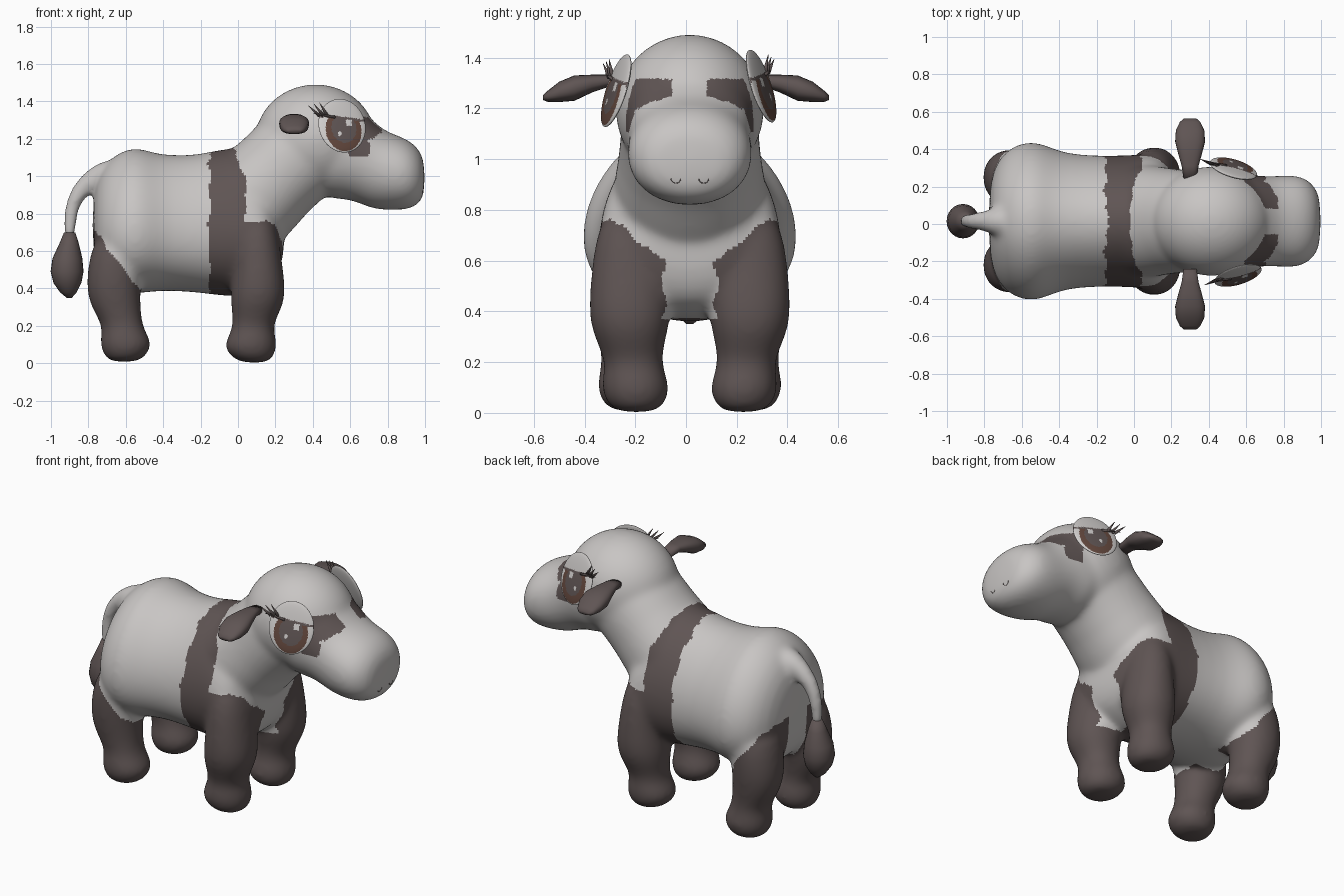
import bpy, bmesh, math
from mathutils import Vector

cube = bpy.data.objects.get("Cube")
if cube:
    bpy.data.objects.remove(cube, do_unlink=True)


def material(name, rgb):
    m = bpy.data.materials.new(name)
    m.use_nodes = True
    m.diffuse_color = (*rgb, 1)
    m.node_tree.nodes["Principled BSDF"].inputs["Base Color"].default_value = (*rgb, 1)
    return m


SKIN = material("light grey hide", (0.58, 0.56, 0.55))
DARK = material("dark brown patch", (0.115, 0.09, 0.088))
IRIS = material("brown iris", (0.125, 0.064, 0.047))
WHITE = material("eye white", (0.64, 0.62, 0.61))
CY = 0.015          # the body sits slightly to its left
SIDES = 24


def add_object(name, bm, mats):
    bmesh.ops.recalc_face_normals(bm, faces=bm.faces)
    mesh = bpy.data.meshes.new(name)
    bm.to_mesh(mesh)
    bm.free()
    for m in mats:
        mesh.materials.append(m)
    for p in mesh.polygons:
        p.use_smooth = True
    obj = bpy.data.objects.new(name, mesh)
    bpy.context.collection.objects.link(obj)
    return obj


def loft(bm, rings, power=2.0, taper=0.0):
    """Skin rings given as (centre, axis a, axis b); taper narrows them towards +b."""
    loops = []
    for c, a, b in rings:
        loop = []
        for i in range(SIDES):
            t = math.tau * i / SIDES
            s, k = math.sin(t), math.cos(t)
            pa = math.copysign(abs(k) ** (2 / power), k) * (1 - taper * s)
            pb = math.copysign(abs(s) ** (2 / power), s)
            loop.append(bm.verts.new(Vector(c) + Vector(a) * pa + Vector(b) * pb))
        loops.append(loop)
    for l0, l1 in zip(loops, loops[1:]):
        for i in range(SIDES):
            j = (i + 1) % SIDES
            bm.faces.new((l0[i], l0[j], l1[j], l1[i]))
    bm.faces.new(loops[0])
    bm.faces.new(loops[-1])


def spine(rows):
    """Rows (x, z, half width, half height, pitch) along the middle plane."""
    rings = []
    for x, z, w, h, pitch in rows:
        p = math.radians(pitch)
        rings.append(((x, CY, z), (0, w, 0), (-math.sin(p) * h, 0, math.cos(p) * h)))
    return rings


def leg(rows, side):
    """Rows (x, z, spread, radius x, radius y)."""
    return [((x, CY + side * y, z), (rx, 0, 0), (0, ry, 0)) for x, z, y, rx, ry in rows]


def evaluate(obj):
    """Bake the modifiers into the mesh."""
    graph = bpy.context.evaluated_depsgraph_get()
    mesh = bpy.data.meshes.new_from_object(obj.evaluated_get(graph))
    obj.modifiers.clear()
    obj.data = mesh
    for p in mesh.polygons:
        p.use_smooth = True


# Body: torso, neck, head, tail and legs fused into one skin
bm = bmesh.new()
loft(bm, spine([(-.78, .74, .2, .19, 0), (-.725, .745, .335, .31, 0), (-.65, .755, .4, .37, 0),
                (-.55, .765, .43, .4, 0), (-.46, .755, .4, .375, 0), (-.37, .75, .36, .365, 0),
                (-.2, .745, .347, .37, 0), (-.03, .758, .35, .412, 0), (.08, .745, .36, .375, 0),
                (.16, .73, .335, .31, 0), (.21, .71, .25, .25, 0), (.25, .7, .15, .12, 0)]),
     2.05, .18)
loft(bm, spine([(-.08, .75, .31, .27, 40), (.06, .86, .31, .285, 40), (.2, 1.0, .28, .257, 40),
                (.33, 1.13, .275, .273, 40), (.44, 1.19, .26, .26, 30)]), 2.1)
loft(bm, spine([(.42, 1.13, .265, .245, 0), (.52, 1.14, .265, .262, 0), (.62, 1.13, .252, .26, 0),
                (.7, 1.075, .242, .247, 0), (.77, 1.035, .245, .217, 0), (.84, 1.02, .25, .204, 0),
                (.905, 1.01, .24, .19, 0), (.96, 1.0, .2, .158, 0),
                (1.0, .99, .13, .1, 0)]), 2.1)
skull = bmesh.ops.create_uvsphere(bm, u_segments=32, v_segments=20, radius=1)
for v in skull["verts"]:
    v.co = Vector((.415 + v.co.x * .325, CY + v.co.y * .295, 1.195 + v.co.z * .297))
loft(bm, spine([(-.62, 1.0, .1, .1, 185), (-.72, 1.0, .085, .085, 192), (-.79, .975, .055, .06, 205),
                (-.86, .91, .045, .048, 228), (-.893, .82, .038, .04, 255),
                (-.9, .74, .034, .036, 268), (-.9, .66, .034, .034, 270)]))
for side in (-1, 1):
    loft(bm, leg([(.09, .0, .21, .07, .075), (.075, .035, .212, .118, .115),
                  (.066, .09, .213, .146, .138), (.075, .15, .218, .125, .125),
                  (.08, .2, .222, .108, .113), (.095, .27, .232, .128, .132),
                  (.108, .36, .238, .153, .164), (.11, .5, .235, .132, .16),
                  (.1, .66, .225, .122, .155), (.09, .8, .215, .1, .125)], side), 2.1)
    loft(bm, leg([(-.61, .005, .232, .075, .075), (-.603, .04, .232, .115, .115),
                  (-.598, .1, .232, .144, .138), (-.61, .16, .234, .122, .122),
                  (-.62, .21, .235, .109, .112), (-.655, .3, .235, .135, .128),
                  (-.668, .41, .235, .147, .147), (-.655, .55, .232, .145, .155),
                  (-.62, .7, .22, .14, .15)], side), 2.1)
body = add_object("body", bm, [SKIN, DARK])
body.modifiers.new("round", "SUBSURF").levels = 1
fuse = body.modifiers.new("fuse", "REMESH")
fuse.mode = "VOXEL"
fuse.voxel_size = .0125
soft = body.modifiers.new("soften", "SMOOTH")
soft.factor = .5
soft.iterations = 32
evaluate(body)


def is_dark(p):
    x, y, z = p.x, abs(p.y - CY), p.z
    wave = .008 * math.sin(40 * z) + .006 * math.sin(67 * y)
    # shoulder band
    if -.15 + wave < x < .04 + wave - max(0, z - 1) * .45:
        return True
    # front legs, leaving a pale chest
    if -.15 < x < .35 and z < .765 + wave:
        return z < .37 or y > .1 + max(0, z - .6) * 1.3 + wave
    # hind legs
    if x < -.45:
        return z < .7 - (x + .76) * 1.3 + wave and (y > .09 or z < .3)
    # face patches beside the eyes: a curved bar with a step down at the cheek
    if x > .59 and 1.11 < z < 1.315:
        if z > 1.2 + wave:
            return y > .07 and x < .77 - .6 * max(0, y - .12)
        return y > .165 and x < .695 + wave
    return False


for p in body.data.polygons:
    p.material_index = int(is_dark(p.center))

# Tail tuft
bm = bmesh.new()
loft(bm, spine([(-.9, .7, .03, .03, 270), (-.903, .64, .055, .052, 270), (-.912, .56, .083, .08, 270),
                (-.914, .49, .092, .088, 270), (-.912, .43, .078, .075, 270),
                (-.907, .38, .045, .045, 270), (-.902, .35, .014, .014, 270)]))
add_object("tail_tuft", bm, [DARK])

# Ears
for side, label in ((1, "left"), (-1, "right")):
    bm = bmesh.new()
    loft(bm, [((.3, side * y, z), (a, 0, 0), (0, 0, b)) for y, z, a, b in
              [(.24, 1.3, .035, .025), (.31, 1.308, .045, .025), (.37, 1.298, .062, .035),
               (.44, 1.28, .08, .05), (.5, 1.265, .076, .04), (.545, 1.248, .055, .022),
               (.563, 1.243, .035, .01)]], 2.4)
    add_object(label + "_ear", bm, [DARK])


# Eyes: flat lenses with lid, rim, iris, pupil and highlights
def eye_colour(u, v):
    lid = .3 - .1 * u
    if v > lid:
        return 0
    if v > lid - .09:
        return 1
    if abs(u - .26) < .12 and abs(v - .07) < .12 or math.hypot(u + .17, v + .33) < .08:
        return 3
    if math.hypot(u - .03, v + .13) < .53:
        return 1
    return 2 if math.hypot(u - .02, v + .2) < .76 else 3


def cone(bm, start, end, radius):
    axis = (end - start).normalized()
    a = axis.orthogonal().normalized()
    b = axis.cross(a)
    loft(bm, [(start, a * radius, b * radius), (end, a * .001, b * .001)])


n = Vector((.3, 1, .33)).normalized()
u_axis = Vector((1, -.3, 0)).normalized()
v_axis = u_axis.cross(n)
for side, label, centre in ((1, "left", (.532, .296, 1.288)), (-1, "right", (.556, -.275, 1.27))):
    def place(u, v, w):
        p = u_axis * u * .131 + v_axis * v * .15 + n * w
        return Vector(centre) + Vector((p.x, side * p.y, p.z))

    bm = bmesh.new()
    bmesh.ops.create_uvsphere(bm, u_segments=80, v_segments=64, radius=1)
    for f in bm.faces:
        c = f.calc_center_median()
        f.material_index = eye_colour(c.x, c.y) if c.z > 0 else 0
    for v in bm.verts:
        v.co = place(v.co.x, v.co.y, v.co.z * .02)
    add_object(label + "_eye", bm, [SKIN, DARK, IRIS, WHITE])

    # Lashes fan out from the rear corner of the lid
    bm = bmesh.new()
    for k in range(3):
        cone(bm, place(-.95 + .17 * k, .36, .008), place(-1.42 + .24 * k, .68 + .06 * k, .03), .01)
    cone(bm, place(-.3, .28, .017), place(-1.2, .42, .015), .008)
    add_object(label + "_eyelashes", bm, [DARK])

    # Nostril: a fine arc laid on the muzzle
    curve = bpy.data.curves.new(label + "_nostril", "CURVE")
    curve.dimensions = "3D"
    curve.bevel_depth = .0015
    arc = curve.splines.new("POLY")
    arc.points.add(8)
    for i, pt in enumerate(arc.points):
        t = math.pi * (1 + i / 8)
        y, z = CY + side * .055 + .02 * math.cos(t), .925 + .02 * math.sin(t)
        hit, loc, _, _ = body.ray_cast(Vector((2, y, z)), Vector((-1, 0, 0)))
        pt.co = (loc.x if hit else .99, y, z, 1)
    curve.materials.append(DARK)
    nostril = bpy.data.objects.new(label + "_nostril", curve)
    bpy.context.collection.objects.link(nostril)
